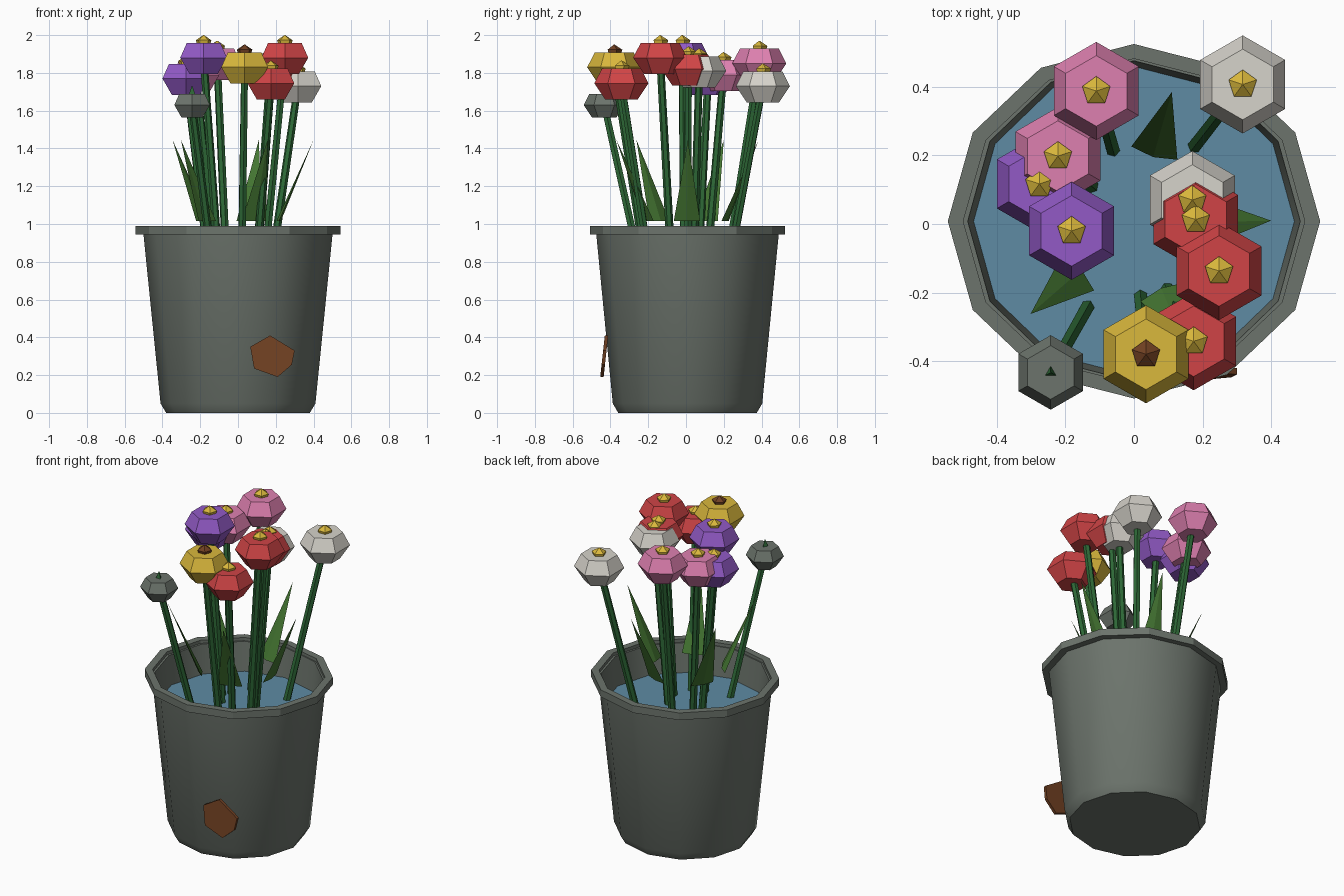
import bpy, bmesh
from math import cos, sin, tau, radians
from mathutils import Vector

cube = bpy.data.objects.get("Cube")
if cube:
    bpy.data.objects.remove(cube, do_unlink=True)


def material(name, r, g, b):
    """Flat colour from 0-255 display values."""
    col = [(((c / 255) + 0.055) / 1.055) ** 2.4 for c in (r, g, b)] + [1]
    m = bpy.data.materials.new(name)
    m.use_nodes = True
    m.diffuse_color = col
    m.node_tree.nodes["Principled BSDF"].inputs["Base Color"].default_value = col
    return m


GREY = material("weathered grey", 108, 116, 108)
WATER = material("water blue", 94, 139, 163)
STEM = material("stem green", 45, 104, 54)
LEAF = material("leaf green", 68, 118, 50)
RED = material("red", 208, 68, 70)
PURPLE = material("purple", 146, 90, 198)
PINK = material("pink", 222, 128, 176)
YELLOW = material("yellow", 218, 184, 60)
WHITE = material("off white", 214, 211, 203)
BROWN = material("rust brown", 112, 64, 34)


def add(name, bm, mat, smooth=False):
    bmesh.ops.recalc_face_normals(bm, faces=bm.faces)
    me = bpy.data.meshes.new(name)
    bm.to_mesh(me)
    bm.free()
    me.materials.append(mat)
    ob = bpy.data.objects.new(name, me)
    bpy.context.collection.objects.link(ob)
    if smooth:
        bpy.ops.object.select_all(action='DESELECT')
        ob.select_set(True)
        bpy.context.view_layer.objects.active = ob
        bpy.ops.object.shade_smooth_by_angle(angle=radians(35))
    return ob


def lathe(profile, sides, centre=(0, 0, 0), squash=1.0, turn=0.0, closed=False):
    """Stack rings of (radius, height); cap the ends or close the loop."""
    bm = bmesh.new()
    rings = []
    for r, z in profile:
        ring = []
        for i in range(sides):
            a = turn + tau * i / sides
            ring.append(bm.verts.new(Vector(centre) + Vector((r * cos(a), squash * r * sin(a), z))))
        rings.append(ring)
    pairs = list(zip(rings, rings[1:]))
    if closed:
        pairs.append((rings[-1], rings[0]))
    else:
        bm.faces.new(rings[0])
        bm.faces.new(rings[-1])
    for a, b in pairs:
        for i in range(sides):
            j = (i + 1) % sides
            bm.faces.new((a[i], a[j], b[j], b[i]))
    return bm


# Bucket: tapered shell, overhanging rim and water inside
POT = (0, 0.008, 0)
add("bucket", lathe([(0.38, 0), (0.41, 0.05), (0.503, 0.97), (0.485, 0.97), (0.463, 0.74)],
                    12, POT, 0.965), GREY, True)
add("bucket_rim", lathe([(0.498, 0.945), (0.543, 0.945), (0.543, 0.99), (0.498, 0.99)],
                        12, POT, 0.952, closed=True), GREY)
add("water", lathe([(0.464, 0.77), (0.468, 0.79)], 12, POT, 0.965), WATER)

# Rust patch: thin irregular plate leaning on the front
outline = [(0.17, 0.41), (0.3, 0.33), (0.285, 0.255), (0.21, 0.19), (0.085, 0.235), (0.065, 0.35)]
bm = bmesh.new()
front = [bm.verts.new((x, -0.475 + 0.11 * z, z)) for x, z in outline]
back = [bm.verts.new((v.co.x, v.co.y + 0.018, v.co.z)) for v in front]
bm.faces.new(front)
bm.faces.new(back)
for i in range(len(front)):
    j = (i + 1) % len(front)
    bm.faces.new((front[i], front[j], back[j], back[i]))
add("rust_patch", bm, BROWN)


# Flowers: leaning stem, faceted head and small centre
def stem(name, head):
    bm = bmesh.new()
    low, high = Vector((head.x * 0.56, head.y * 0.56, 0.78)), head
    axis = high - low
    bmesh.ops.create_cone(bm, cap_ends=True, segments=6, radius1=0.022, radius2=0.02, depth=axis.length)
    bmesh.ops.transform(bm, matrix=axis.to_track_quat('Z', 'Y').to_matrix().to_4x4(), verts=bm.verts)
    bmesh.ops.translate(bm, vec=(low + high) / 2, verts=bm.verts)
    add(name, bm, STEM)


HEAD = [(0.085, -0.087), (0.143, 0), (0.103, 0.078)]
FLOWERS = [
    ("pink_tall", PINK, -0.11, 0.388, 1.85),
    ("pink_short", PINK, -0.222, 0.198, 1.79),
    ("purple_short", PURPLE, -0.276, 0.117, 1.77),
    ("purple_tall", PURPLE, -0.182, -0.02, 1.88),
    ("white_outer", WHITE, 0.317, 0.407, 1.73),
    ("white_inner", WHITE, 0.17, 0.07, 1.81),
    ("red_inner", RED, 0.18, 0.013, 1.82),
    ("red_tall", RED, 0.248, -0.137, 1.88),
    ("red_front", RED, 0.174, -0.342, 1.745),
    ("yellow", YELLOW, 0.035, -0.38, 1.83),
]
for name, mat, x, y, z in FLOWERS:
    head = Vector((x, y, z))
    stem(name + "_stem", head)
    add(name + "_head", lathe(HEAD, 6, head, turn=tau / 12), mat)
    centre = BROWN if mat is YELLOW else YELLOW
    add(name + "_centre", lathe([(0.036, 0.07), (0.043, 0.093), (0.002, 0.12)], 5, head, turn=tau / 4),
        centre)

# Withered bud: smaller grey head with a green tip
bud = Vector((-0.243, -0.433, 1.63))
stem("bud_stem", bud)
add("bud_head", lathe([(r * 0.76, z * 0.76) for r, z in HEAD], 6, bud, turn=tau / 12), GREY)
add("bud_tip", lathe([(0.02, 0.055), (0.002, 0.1)], 3, bud, turn=tau / 4), STEM)

# Leaves: flat pointed blades fanned outward
for i, angle in enumerate((1.4, 74, 150, 221, 293)):
    a = radians(angle)
    out, side = Vector((cos(a), sin(a), 0)), Vector((-sin(a), cos(a), 0))
    mid = out * 0.215 + Vector((0, 0, 1.015))
    bm = bmesh.new()
    base = [bm.verts.new(mid + v) for v in (side * 0.07, out * 0.012, side * -0.07, out * -0.012)]
    tip = bm.verts.new(out * 0.4 + Vector((0, 0, 1.445)))
    bm.faces.new(base)
    for k in range(4):
        bm.faces.new((base[k], base[(k + 1) % 4], tip))
    add(f"leaf_{i + 1}", bm, LEAF)
